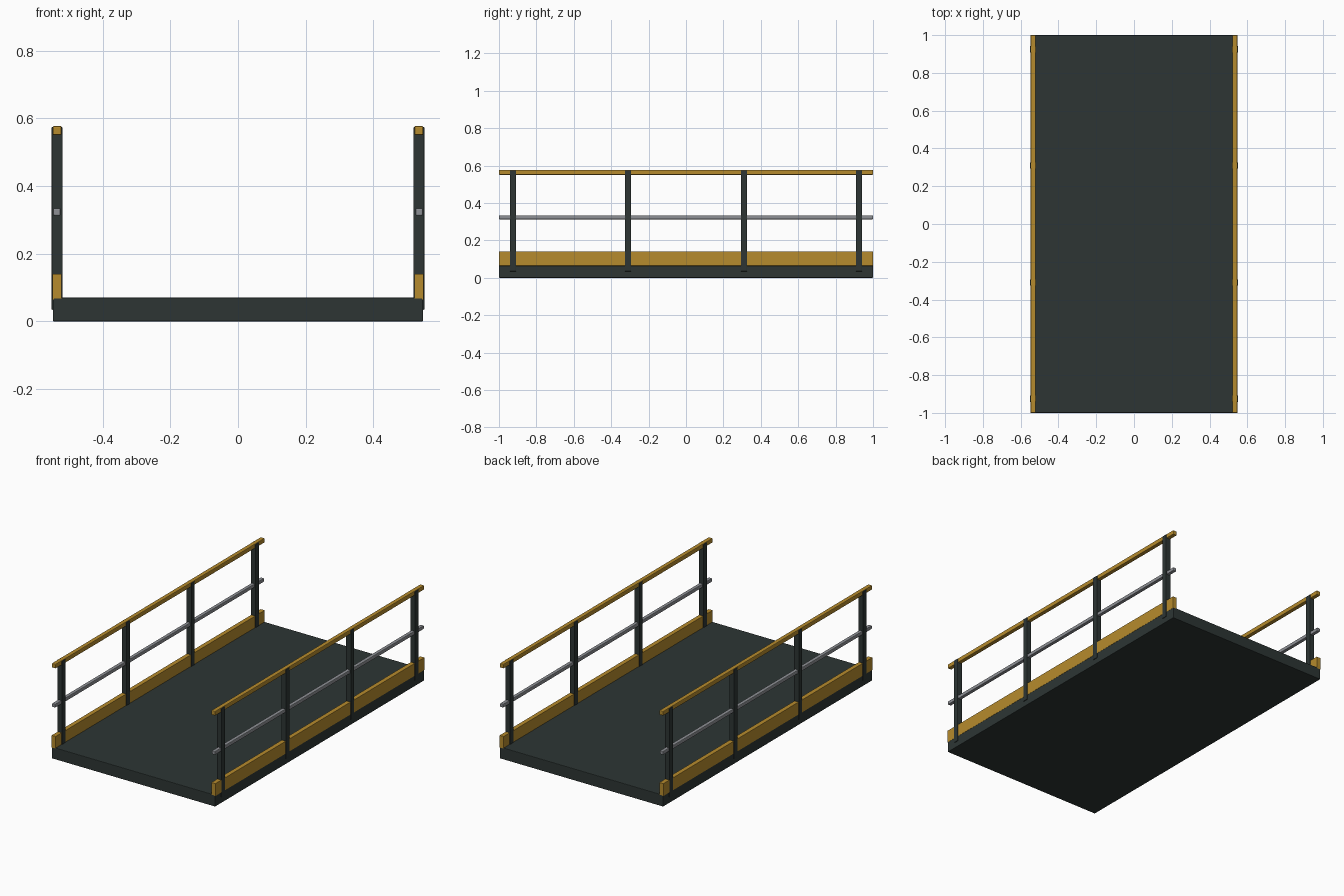
import bpy
import bmesh

cube = bpy.data.objects.get("Cube")
if cube:
    bpy.data.objects.remove(cube, do_unlink=True)


def material(name, rgb):
    mat = bpy.data.materials.new(name)
    mat.use_nodes = True
    color = (*rgb, 1.0)
    mat.diffuse_color = color
    mat.node_tree.nodes["Principled BSDF"].inputs["Base Color"].default_value = color
    return mat


DARK = material("dark green grey steel", (0.026, 0.036, 0.034))
YELLOW = material("safety yellow", (0.47, 0.26, 0.026))
GREY = material("galvanised grey", (0.27, 0.28, 0.30))


def box(name, x, y, z, mat, bevel=0.003):
    """Bevelled box from (min, max) ranges on each axis."""
    bm = bmesh.new()
    bmesh.ops.create_cube(bm, size=1)
    for v in bm.verts:
        v.co = [lo + (c + 0.5) * (hi - lo) for c, (lo, hi) in zip(v.co, (x, y, z))]
    mesh = bpy.data.meshes.new(name)
    bm.to_mesh(mesh)
    bm.free()
    mesh.materials.append(mat)
    obj = bpy.data.objects.new(name, mesh)
    bpy.context.collection.objects.link(obj)
    mod = obj.modifiers.new("edge_bevel", "BEVEL")
    mod.width = bevel
    mod.segments = 2
    return obj


LENGTH = (-1, 1)

# Deck slab
box("deck", (-0.547, 0.547), LENGTH, (0, 0.07), DARK)

for side, s in (("left", 1), ("right", -1)):
    def span(inner, outer):
        return tuple(sorted((s * inner, s * outer)))

    # Kick plate along the deck edge
    box(side + "_kick_plate", span(0.521, 0.548), LENGTH, (0.064, 0.14), YELLOW, 0.001)
    # Middle and top rails
    box(side + "_middle_rail", span(0.524, 0.546), LENGTH, (0.312, 0.334), GREY, 0.004)
    box(side + "_top_rail", span(0.521, 0.547), LENGTH, (0.55, 0.577), YELLOW, 0.004)
    # Posts
    for i, y in enumerate((-0.925, -0.31, 0.31, 0.925), 1):
        box(f"{side}_post_{i}", span(0.518, 0.551), (y - 0.017, y + 0.017),
            (0.034, 0.574), DARK)
